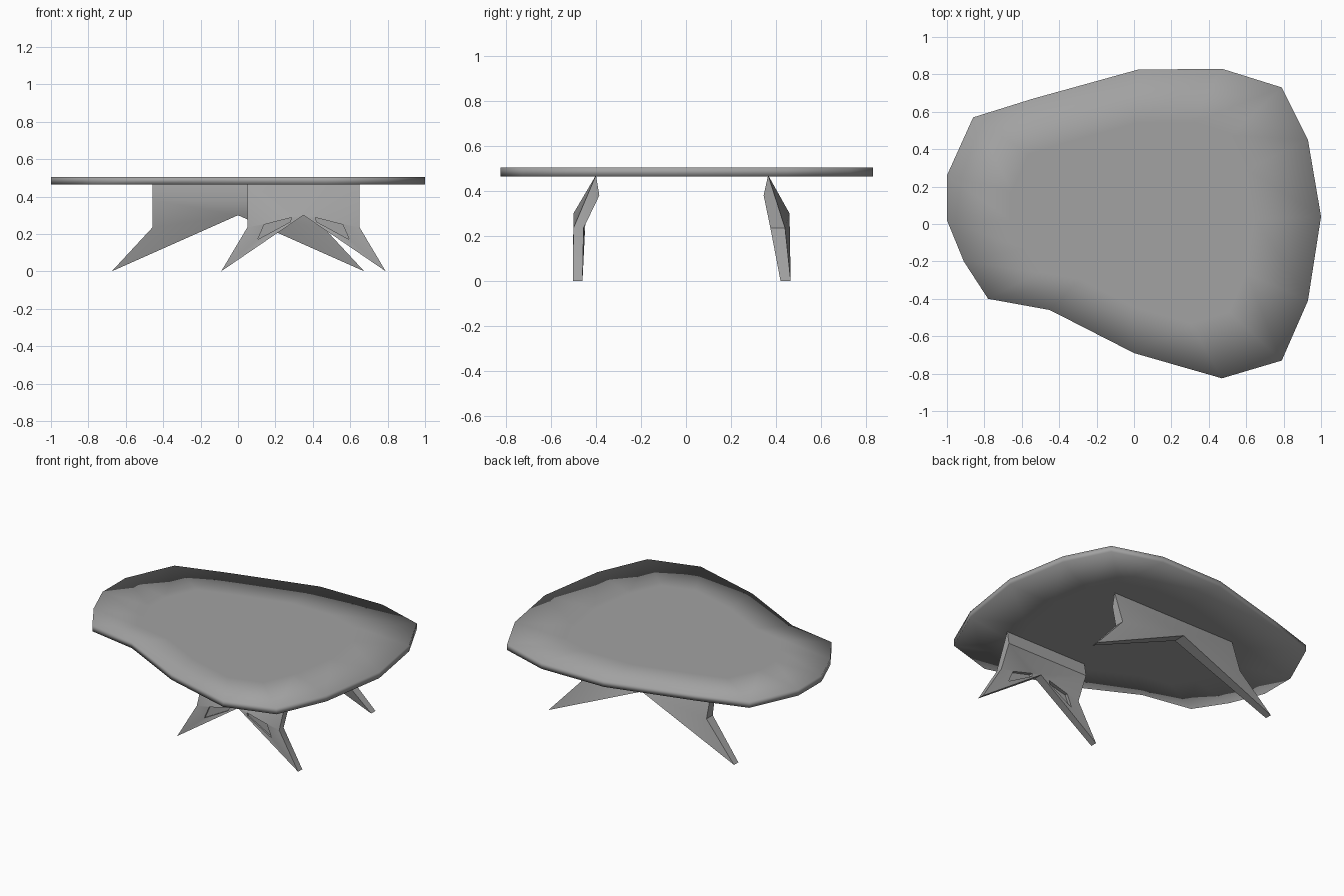
import bpy, bmesh, math

cube = bpy.data.objects.get("Cube")
if cube:
    bpy.data.objects.remove(cube, do_unlink=True)

# One plain grey for everything
grey = bpy.data.materials.new("plain_grey")
grey.use_nodes = True
tone = (0.36, 0.36, 0.36, 1)
grey.diffuse_color = tone
grey.node_tree.nodes["Principled BSDF"].inputs["Base Color"].default_value = tone


def make_object(name, bm):
    bmesh.ops.recalc_face_normals(bm, faces=bm.faces)
    mesh = bpy.data.meshes.new(name)
    bm.to_mesh(mesh)
    bm.free()
    mesh.materials.append(grey)
    ob = bpy.data.objects.new(name, mesh)
    bpy.context.collection.objects.link(ob)
    return ob


def activate(ob):
    bpy.ops.object.select_all(action='DESELECT')
    ob.select_set(True)
    bpy.context.view_layer.objects.active = ob


def bridge(bm, a, b):
    """Quads between two closed rings of vertices."""
    for i in range(len(a)):
        j = (i + 1) % len(a)
        bm.faces.new((a[i], a[j], b[j], b[i]))


# Table top: irregular rounded slab with an inner ring for soft shading
outline = [(-1, .26), (-1, .02), (-.91, -.2), (-.78, -.4), (-.45, -.46), (0, -.69),
           (.47, -.825), (.79, -.73), (.93, -.41), (1, .04), (.93, .45), (.79, .73),
           (.47, .83), (.02, .825), (-.54, .67), (-.86, .57)]
TOP, UNDER, INNER = .505, .465, .65
bm = bmesh.new()
rings = []
for scale, z in ((INNER, UNDER), (1, UNDER), (1, TOP), (INNER, TOP)):
    rings.append([bm.verts.new((x * scale, y * scale, z)) for x, y in outline])
for a, b in zip(rings, rings[1:]):
    bridge(bm, a, b)
bm.faces.new(rings[0])
bm.faces.new(rings[-1])
table_top = make_object("table_top", bm)
activate(table_top)
bpy.ops.object.shade_smooth()


# Legs: bent plates with two splayed pointed feet
def leg(name, cx, top_half, foot_half, outer, inner):
    """outer and inner list the depth (y) at top, corner, foot and apex."""
    bm = bmesh.new()
    sheets = []
    for ys, top_z in ((outer, .47), (inner, .38)):
        t, c, f, a = ys
        pts = [(-top_half, t, top_z), (-top_half, c, .235), (-foot_half, f, 0),
               (0, a, .3),
               (foot_half, f, 0), (top_half, c, .235), (top_half, t, top_z)]
        v = [bm.verts.new((cx + x, y, z)) for x, y, z in pts]
        for ids in ((0, 1, 3), (0, 3, 6), (6, 3, 5), (1, 2, 3), (3, 4, 5)):
            bm.faces.new([v[i] for i in ids])
        sheets.append(v)
    bridge(bm, *sheets)
    return make_object(name, bm)


back_leg = leg("back_leg", 0, .457, .675, (.365, .44, .465, .46), (.345, .375, .42, .38))
front_leg = leg("front_leg", .35, .3, .44, (-.4, -.5, -.503, -.5), (-.385, -.455, -.46, -.445))

# Shallow recessed panels on both faces of both front feet
panel = [(.245, .17), (.21, .25), (.065, .287), (.07, .265)]
for side in (-1, 1):
    for y0, y1 in ((-.6, -.49), (-.472, -.3)):
        bm = bmesh.new()
        ends = [[bm.verts.new((.35 + side * x, y, z)) for x, z in panel] for y in (y0, y1)]
        bridge(bm, *ends)
        for ring in ends:
            bm.faces.new(ring)
        cutter = make_object("panel_cutter", bm)
        cutter.hide_render = True
        mod = front_leg.modifiers.new("recess", 'BOOLEAN')
        mod.operation, mod.solver, mod.object = 'DIFFERENCE', 'EXACT', cutter
        activate(front_leg)
        bpy.ops.object.modifier_apply(modifier=mod.name)
        bpy.data.objects.remove(cutter, do_unlink=True)

for ob in (back_leg, front_leg):
    activate(ob)
    bpy.ops.object.shade_smooth_by_angle(angle=math.radians(40))
